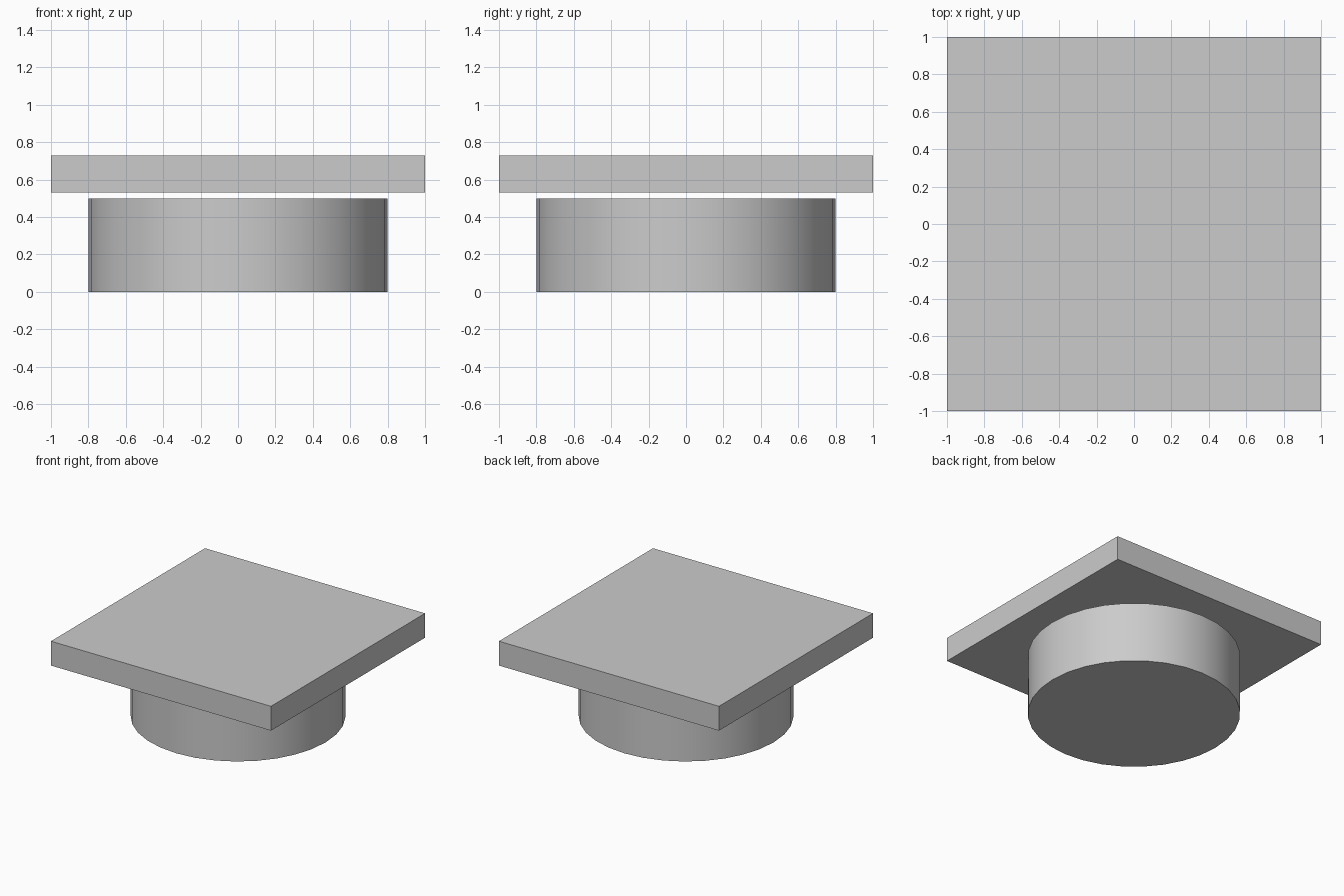
import bpy
import math

if "Cube" in bpy.data.objects:
    bpy.data.objects.remove(bpy.data.objects["Cube"])

# Round base: 32-sided capped drum, smooth sides with sharp rims
bpy.ops.mesh.primitive_cylinder_add(vertices=32, radius=0.8, depth=0.5, location=(0, 0, 0.25))
base = bpy.context.object
base.name = "round_base"
bpy.ops.object.shade_smooth_by_angle(angle=math.radians(30))

# Square top plate, floating slightly above the base
bpy.ops.mesh.primitive_cube_add(size=1, location=(0, 0, 0.63))
plate = bpy.context.object
plate.name = "square_top_plate"
plate.scale = (2, 2, 0.2)
bpy.ops.object.transform_apply(location=False, rotation=False, scale=True)
